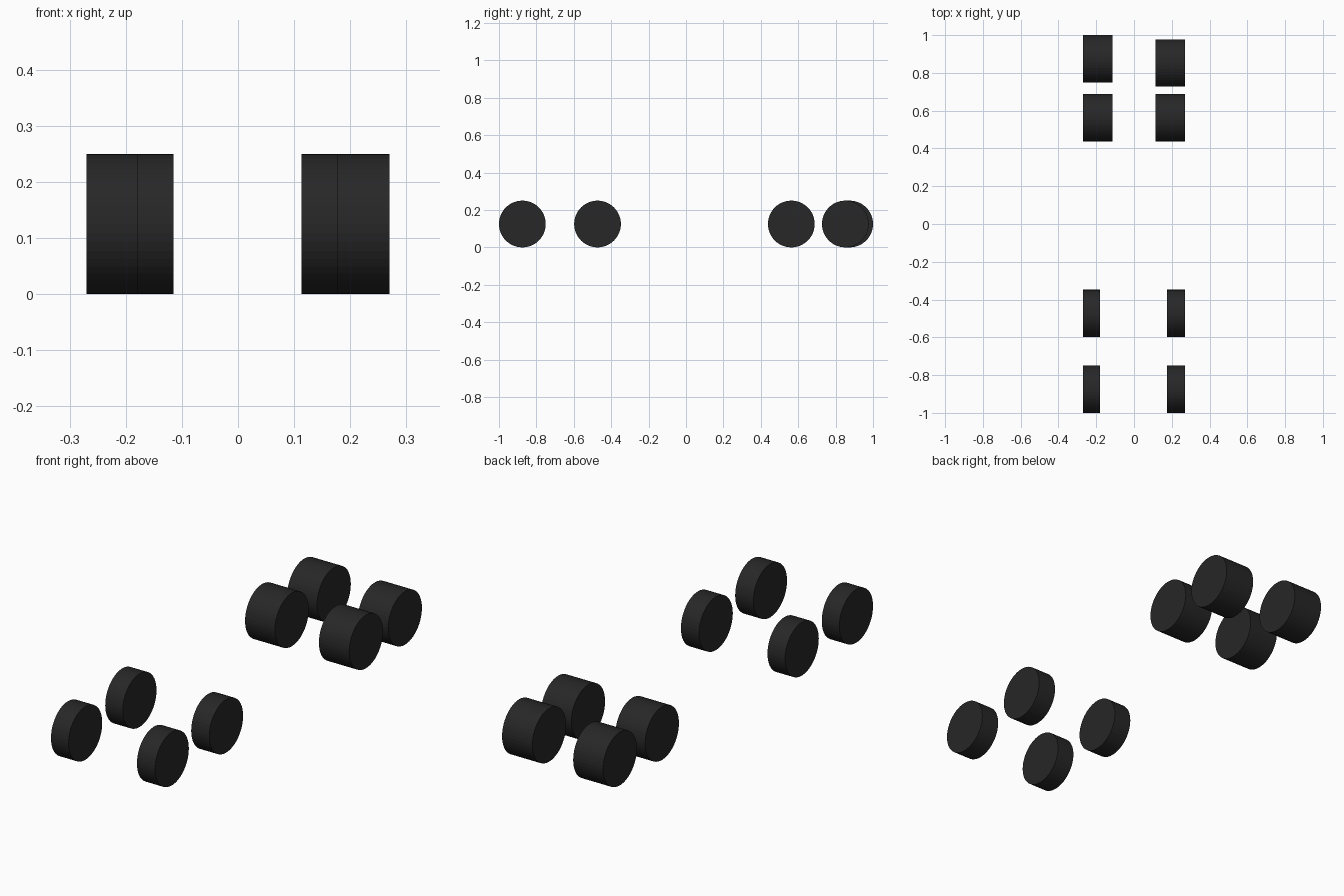
import bpy
import math

if "Cube" in bpy.data.objects:
    bpy.data.objects.remove(bpy.data.objects["Cube"])

R = 0.125          # wheel radius
SIDES = 48

rubber = bpy.data.materials.new("black_rubber")
rubber.diffuse_color = (0.02, 0.02, 0.02, 1)
rubber.use_nodes = True
rubber.node_tree.nodes["Principled BSDF"].inputs["Base Color"].default_value = rubber.diffuse_color


def wheel(name, x0, x1, y):
    """Solid wheel with its axle along x, resting on the ground."""
    bpy.ops.mesh.primitive_cylinder_add(
        vertices=SIDES, radius=R, depth=x1 - x0,
        location=((x0 + x1) / 2, y, R), rotation=(0, math.pi / 2, 0))
    ob = bpy.context.object
    ob.name = name
    ob.data.materials.append(rubber)


# narrow front wheels, two axles
for label, y in (("first", -0.875), ("second", -0.473)):
    wheel(f"{label}_axle_left_wheel", -0.27, -0.179, y)
    wheel(f"{label}_axle_right_wheel", 0.176, 0.27, y)

# wide rear wheels, two axles (the last pair is slightly staggered)
for label, y_left, y_right in (("third", 0.563, 0.563), ("fourth", 0.875, 0.852)):
    wheel(f"{label}_axle_left_wheel", -0.27, -0.115, y_left)
    wheel(f"{label}_axle_right_wheel", 0.113, 0.27, y_right)
